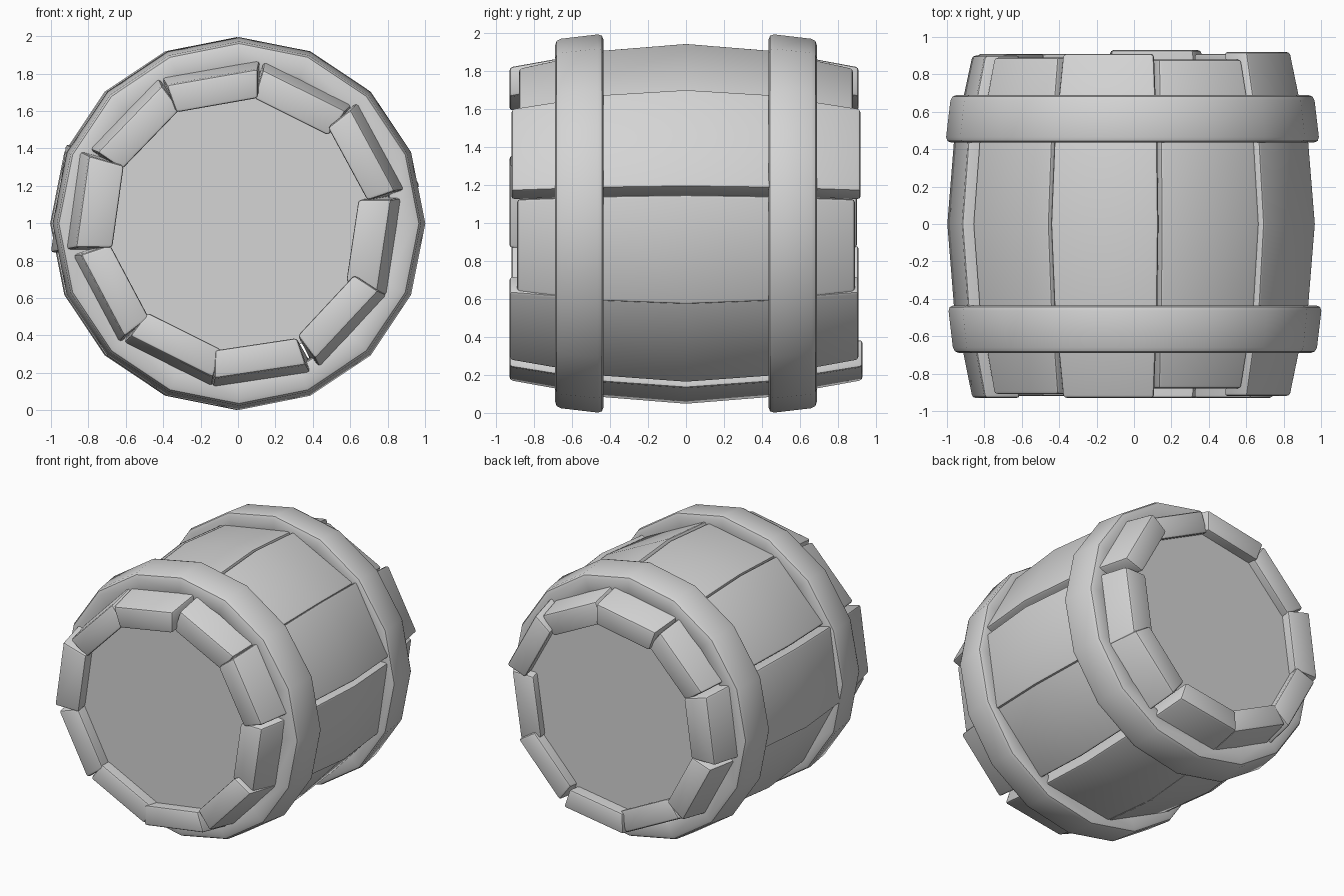
import bpy, bmesh, math
from mathutils import Vector

if "Cube" in bpy.data.objects:
    bpy.data.objects.remove(bpy.data.objects["Cube"])

CZ = 0.998  # height of the barrel axis

grey = bpy.data.materials.new("plain_grey")
grey.diffuse_color = (0.66, 0.66, 0.66, 1)
grey.use_nodes = True
grey.node_tree.nodes["Principled BSDF"].inputs["Base Color"].default_value = grey.diffuse_color


def finish(name, bm, bevel=0.0, segments=2):
    bmesh.ops.recalc_face_normals(bm, faces=bm.faces[:])
    if bevel:
        sharp = [e for e in bm.edges if e.calc_face_angle(0) > math.radians(35)]
        bmesh.ops.bevel(bm, geom=sharp, offset=bevel, segments=segments,
                        affect='EDGES', profile=0.5)
    mesh = bpy.data.meshes.new(name)
    bm.to_mesh(mesh)
    bm.free()
    mesh.materials.append(grey)
    ob = bpy.data.objects.new(name, mesh)
    bpy.context.collection.objects.link(ob)
    bpy.ops.object.select_all(action='DESELECT')
    ob.select_set(True)
    bpy.context.view_layer.objects.active = ob
    bpy.ops.object.shade_smooth_by_angle(angle=math.radians(32))
    return ob


def loft(loops, closed=False):
    """Join equal vertex loops with quads, capping or closing the ends."""
    bm = bmesh.new()
    rows = [[bm.verts.new(p) for p in loop] for loop in loops]
    n = len(rows[0])
    pairs = list(zip(rows, rows[1:])) + ([(rows[-1], rows[0])] if closed else [])
    for a, b in pairs:
        for i in range(n):
            j = (i + 1) % n
            bm.faces.new((a[i], a[j], b[j], b[i]))
    if not closed:
        bm.faces.new(rows[0])
        bm.faces.new(rows[-1])
    return bm


# Bowed staves: (normal angle, end shift, middle shift, thickness, front, back)
staves = [
    (100, 0.00, 0.003, 0.155, -0.93, 0.91), (63.5, 0.00, 0.01, 0.16, -0.88, 0.88),
    (28.5, 0.025, 0.04, 0.155, -0.92, 0.92), (-8.5, -0.005, 0.025, 0.175, -0.89, 0.89),
    (-43, 0.00, 0.01, 0.155, -0.93, 0.91), (-81.5, 0.005, 0.01, 0.15, -0.93, 0.93),
    (-116.5, 0.00, 0.01, 0.155, -0.92, 0.91), (-152, 0.025, 0.02, 0.165, -0.92, 0.91),
    (172, 0.045, 0.06, 0.195, -0.93, 0.90), (136, 0.01, 0.01, 0.16, -0.91, 0.89),
]
for k, (deg, s_end, s_mid, thick, y0, y1) in enumerate(staves):
    a = math.radians(deg)
    n = Vector((math.cos(a), 0, math.sin(a)))
    t = Vector((-math.sin(a), 0, math.cos(a)))
    loops = []
    for y, r, w in ((y0, 0.795 + s_end, 0.248), (-0.44, 0.875 + s_mid, 0.281),
                    (0, 0.909 + s_mid, 0.293),
                    (0.44, 0.875 + s_mid, 0.281), (y1, 0.795 + s_end, 0.248)):
        base = Vector((0, y, CZ))
        loops.append([base + n * r + t * w, base + n * r - t * w,
                      base + n * (r - thick) - t * (w - 0.027),
                      base + n * (r - thick) + t * (w - 0.027)])
    finish(f"stave_{k + 1}", loft(loops), 0.017)

# Sixteen-sided hoops, flared towards the middle of the barrel
for name, side, cx in (("front_hoop", -1, 0.005), ("back_hoop", 1, -0.008)):
    profile = ((0.825, 0.69), (0.970, 0.69), (1.0, 0.435), (0.85, 0.435))
    loops = []
    for i in range(16):
        a = math.tau * i / 16
        loops.append([Vector((cx + r * math.cos(a), side * y, CZ + r * math.sin(a)))
                      for r, y in profile])
    finish(name, loft(loops, closed=True), 0.03)

# Recessed heads closing both ends
for name, y0, y1 in (("front_head", -0.825, -0.76), ("back_head", 0.76, 0.82)):
    loops = [[Vector((0.735 * math.cos(math.tau * i / 20), y,
                      CZ + 0.735 * math.sin(math.tau * i / 20)))
              for i in range(20)] for y in (y0, y1)]
    finish(name, loft(loops))
